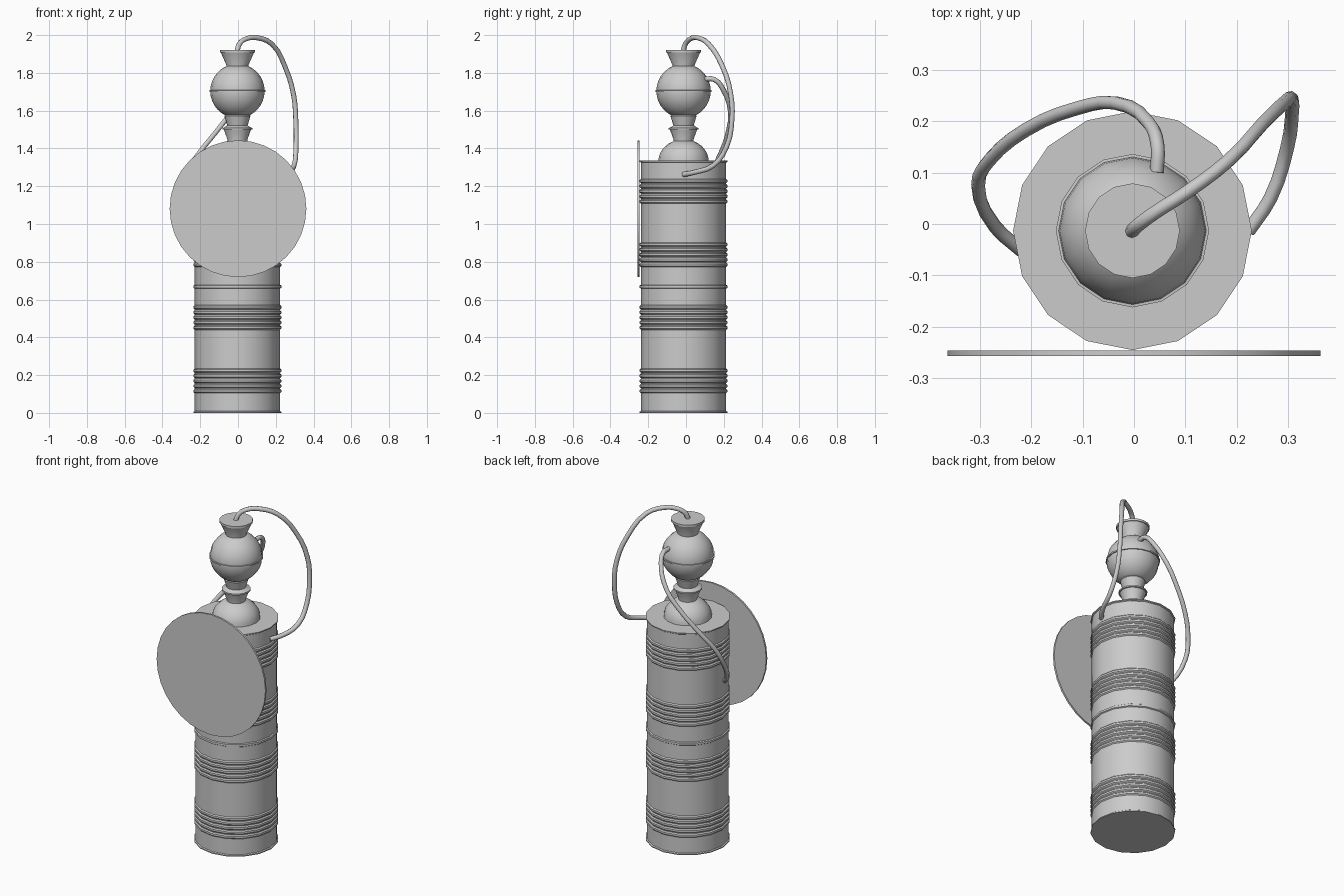
import bpy
import bmesh
from math import sin, cos, pi, radians

if "Cube" in bpy.data.objects:
    bpy.data.objects.remove(bpy.data.objects["Cube"])

CX, CY = -0.003, -0.013   # axis of the turned parts


def finish(obj, angle=35):
    bpy.ops.object.select_all(action='DESELECT')
    obj.select_set(True)
    bpy.context.view_layer.objects.active = obj
    bpy.ops.object.shade_smooth_by_angle(angle=radians(angle))


def lathe(name, profile, sides=16):
    """Closed solid turned from (radius, z) points, bottom to top."""
    bm = bmesh.new()
    rings = []
    for r, z in profile:
        rings.append([bm.verts.new((CX + r * sin(2 * pi * i / sides),
                                    CY - r * cos(2 * pi * i / sides), z))
                      for i in range(sides)])
    for a, b in zip(rings, rings[1:]):
        for i in range(sides):
            j = (i + 1) % sides
            bm.faces.new((a[i], a[j], b[j], b[i]))
    bm.faces.new(rings[0][::-1])
    bm.faces.new(rings[-1])
    mesh = bpy.data.meshes.new(name)
    bm.to_mesh(mesh)
    bm.free()
    obj = bpy.data.objects.new(name, mesh)
    bpy.context.collection.objects.link(obj)
    finish(obj)
    return obj


def drum(name, z0, height):
    """Drum with rolled lips and two bands of five ribs."""
    body, rib = 0.226, 0.232
    p = [(rib, z0), (rib, z0 + 0.006), (body, z0 + 0.010)]
    for start in (0.104, 0.440):
        pitch = 0.027
        for k in range(5):
            z = z0 + start + k * pitch
            p += [(body, z), (rib, z + 0.006), (rib, z + 0.017), (body, z + 0.023)]
    top = z0 + height
    p += [(body, top - 0.010), (rib, top - 0.006), (rib, top)]
    return lathe(name, p)


def tube(name, points, radius=0.0135):
    cu = bpy.data.curves.new(name, 'CURVE')
    cu.dimensions = '3D'
    cu.bevel_depth = radius
    cu.bevel_resolution = 2
    cu.resolution_u = 3
    cu.use_fill_caps = True
    sp = cu.splines.new('BEZIER')
    sp.bezier_points.add(len(points) - 1)
    for bp, co in zip(sp.bezier_points, points):
        bp.co = co
        bp.handle_left_type = bp.handle_right_type = 'AUTO'
    obj = bpy.data.objects.new(name, cu)
    bpy.context.collection.objects.link(obj)
    bpy.ops.object.select_all(action='DESELECT')
    obj.select_set(True)
    bpy.context.view_layer.objects.active = obj
    bpy.ops.object.convert(target='MESH')
    finish(bpy.context.object, 60)


# Two stacked drums
drum("lower_drum", 0.0, 0.668)
drum("upper_drum", 0.668, 0.667)

# Dome on the lid
lathe("lid_dome", [(0.133 * cos(radians(a)), 1.333 + 0.115 * sin(radians(a)))
                   for a in range(0, 80, 11)])

# Spindle between dome and ball
lathe("spindle", [(0.052, 1.42), (0.052, 1.445), (0.072, 1.50), (0.079, 1.501),
                  (0.079, 1.509), (0.072, 1.510), (0.052, 1.545),
                  (0.070, 1.572), (0.070, 1.580)][:6]
      + [(0.054, 1.522), (0.069, 1.572), (0.060, 1.585)])

# Hollow ball with equator seam
ZC, R = 1.704, 0.144
lathe("ball", [(R * cos(radians(a)), ZC + R * sin(radians(a)))
               for a in range(-66, 67, 11)])
lathe("ball_seam", [(0.140, ZC - 0.005), (0.149, ZC - 0.004),
                    (0.149, ZC + 0.004), (0.140, ZC + 0.005)])

# Flared cup on the ball
lathe("top_cup", [(0.058, 1.82), (0.058, 1.84), (0.088, 1.908),
                  (0.092, 1.909), (0.092, 1.922)])

# Round plate on the front
bpy.ops.mesh.primitive_cylinder_add(vertices=32, radius=0.362, depth=0.011,
                                    location=(0, -0.251, 1.081),
                                    rotation=(pi / 2, 0, 0))
plate = bpy.context.object
plate.name = "front_plate"
finish(plate)

# Hose from the cup to the right side
tube("right_hose", [(-0.005, -0.015, 1.915), (0.008, -0.002, 1.955),
                    (0.045, 0.025, 1.981), (0.10, 0.06, 1.986),
                    (0.18, 0.12, 1.952), (0.25, 0.195, 1.83),
                    (0.295, 0.238, 1.68), (0.306, 0.243, 1.55),
                    (0.307, 0.215, 1.41), (0.297, 0.145, 1.31),
                    (0.265, 0.05, 1.275), (0.222, -0.014, 1.262)])

# Hose from the back of the ball to the left side
tube("left_hose", [(0.044, 0.10, 1.768), (0.046, 0.15, 1.765),
                   (0.03, 0.195, 1.715), (-0.035, 0.235, 1.595),
                   (-0.11, 0.225, 1.495), (-0.21, 0.183, 1.37),
                   (-0.28, 0.125, 1.26), (-0.303, 0.075, 1.16),
                   (-0.27, -0.005, 1.04), (-0.218, -0.052, 0.985)])
